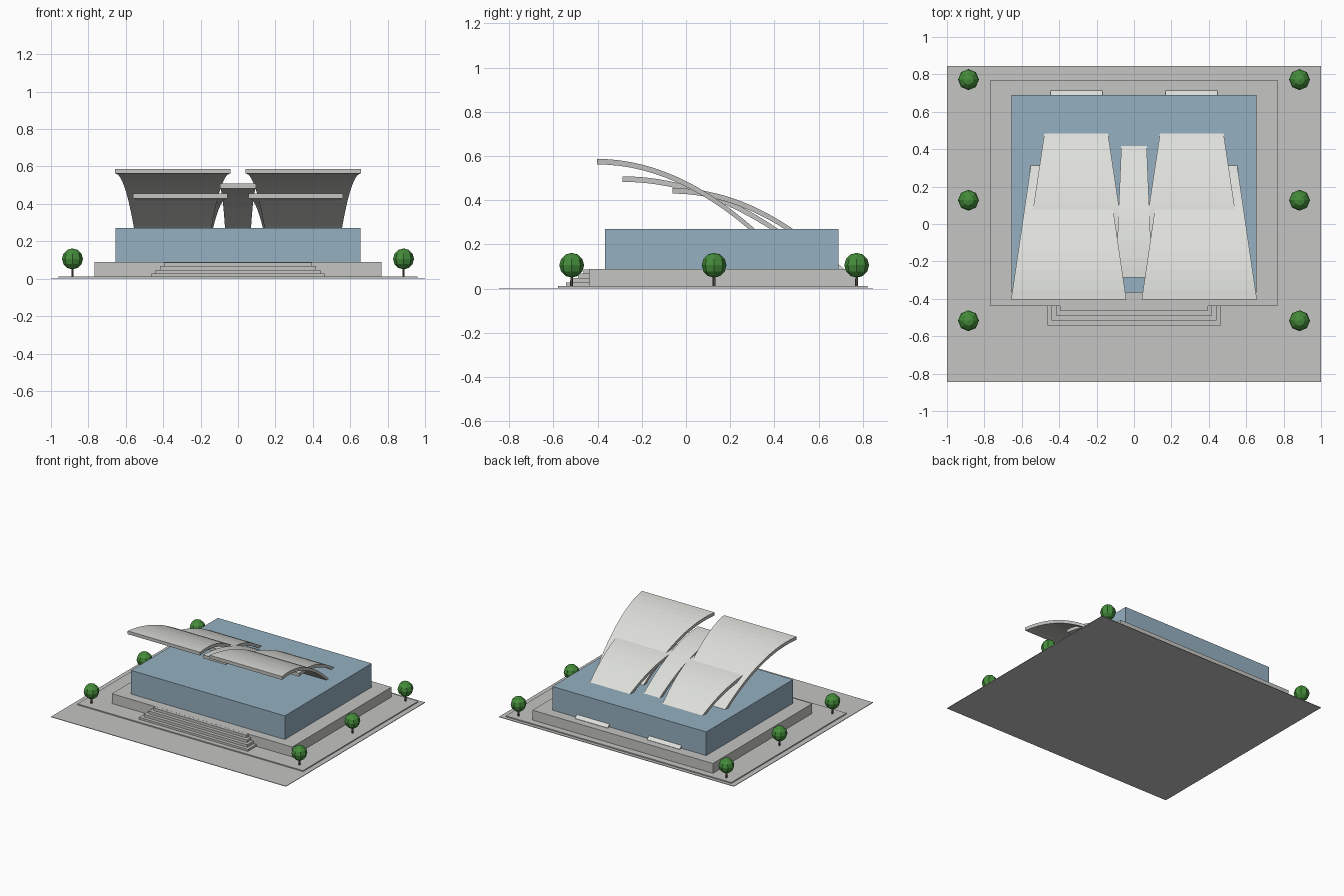
import bpy, bmesh

if "Cube" in bpy.data.objects:
    bpy.data.objects.remove(bpy.data.objects["Cube"])

def mat(name, srgb):
    m = bpy.data.materials.new(name)
    lin = [c / 12.92 if c <= 0.04045 else ((c + 0.055) / 1.055) ** 2.4 for c in srgb]
    m.diffuse_color = (*lin, 1)
    m.use_nodes = True
    m.node_tree.nodes["Principled BSDF"].inputs["Base Color"].default_value = m.diffuse_color
    return m

STONE = mat("stone_grey", (0.77, 0.77, 0.76))
ROOF = mat("pale_roof", (0.87, 0.875, 0.855))
GLASS = mat("blue_glass", (0.585, 0.69, 0.76))
LEAF = mat("leaf_green", (0.27, 0.55, 0.23))
BARK = mat("bark", (0.38, 0.35, 0.30))

def finish(name, bm, *mats):
    bmesh.ops.recalc_face_normals(bm, faces=bm.faces)
    me = bpy.data.meshes.new(name)
    bm.to_mesh(me)
    bm.free()
    for m in mats:
        me.materials.append(m)
    ob = bpy.data.objects.new(name, me)
    bpy.context.collection.objects.link(ob)
    return ob

def box(name, x0, x1, y0, y1, z0, z1, m):
    bm = bmesh.new()
    bmesh.ops.create_cube(bm, size=1)
    for v in bm.verts:
        v.co = (x1 if v.co.x > 0 else x0, y1 if v.co.y > 0 else y0, z1 if v.co.z > 0 else z0)
    return finish(name, bm, m)

# ground, paved slab, plinth and glass hall
box("ground", -1, 1, -0.845, 0.845, 0, 0.004, STONE)
box("paving", -0.96, 0.96, -0.58, 0.82, 0.002, 0.012, STONE)
box("plinth", -0.768, 0.768, -0.438, 0.77, 0.01, 0.088, STONE)
box("glass_hall", -0.655, 0.655, -0.366, 0.69, 0.08, 0.27, GLASS)

# front steps, wrapping on three sides
for i in range(4):
    w, y = 0.463 - 0.0225 * i, -0.542 + 0.0265 * i
    box(f"step_{i + 1}", -w, w, y, -0.42, 0.01, 0.0275 + 0.02 * i, STONE)

def shell(name, cx, y0, y1, ztop, w0, w1, thick=0.025, n=14):
    """Curved tapering roof: parabolic drop from ztop to the hall's top."""
    bm = bmesh.new()
    rows = []
    for i in range(n + 1):
        t = i / n * 1.015
        y = y0 + (y1 - y0) * t
        z = ztop - (ztop - 0.27) * t * t
        w = w0 + (w1 - w0) * t
        rows.append([bm.verts.new(p) for p in
                     ((cx - w, y, z), (cx + w, y, z),
                      (cx + w, y, z - thick), (cx - w, y, z - thick))])
    for a, b in zip(rows, rows[1:]):
        for k in range(4):
            f = bm.faces.new((a[k], a[(k + 1) % 4], b[(k + 1) % 4], b[k]))
            f.material_index = 0 if k == 0 else 1   # pale top, grey edge and soffit
    for r in (rows[0], rows[-1]):
        bm.faces.new(r).material_index = 1
    return finish(name, bm, ROOF, STONE)

# roof shells: large and low pair, plus the centre one
for s, side in ((-1, "left"), (1, "right")):
    shell(f"large_roof_{side}", s * 0.349, -0.403, 0.312, 0.587, 0.308, 0.203)
    shell(f"low_roof_{side}", s * 0.309, -0.06, 0.484, 0.455, 0.252, 0.17)
shell("centre_roof", 0, -0.287, 0.418, 0.508, 0.097, 0.068)

# sloped wedges at the back wall
for s, side in ((-1, "left"), (1, "right")):
    bm = bmesh.new()
    ends = [[bm.verts.new((s * x, y, z)) for y, z in
             ((0.688, 0.086), (0.714, 0.086), (0.714, 0.09), (0.688, 0.112))]
            for x in (0.168, 0.446)]
    for k in range(4):
        bm.faces.new((ends[0][k], ends[0][(k + 1) % 4], ends[1][(k + 1) % 4], ends[1][k]))
    for e in ends:
        bm.faces.new(e)
    finish(f"back_wedge_{side}", bm, ROOF)

# trees
for s, side in ((-1, "left"), (1, "right")):
    for j, y in enumerate((-0.517, 0.127, 0.772)):
        bm = bmesh.new()
        bmesh.ops.create_uvsphere(bm, u_segments=8, v_segments=6, radius=0.056)
        finish(f"tree_crown_{side}_{j + 1}", bm, LEAF).location = (s * 0.885, y, 0.106)
        bm = bmesh.new()
        bmesh.ops.create_cone(bm, cap_ends=True, segments=6, radius1=0.007, radius2=0.006, depth=0.06)
        finish(f"tree_trunk_{side}_{j + 1}", bm, BARK).location = (s * 0.885, y, 0.04)
